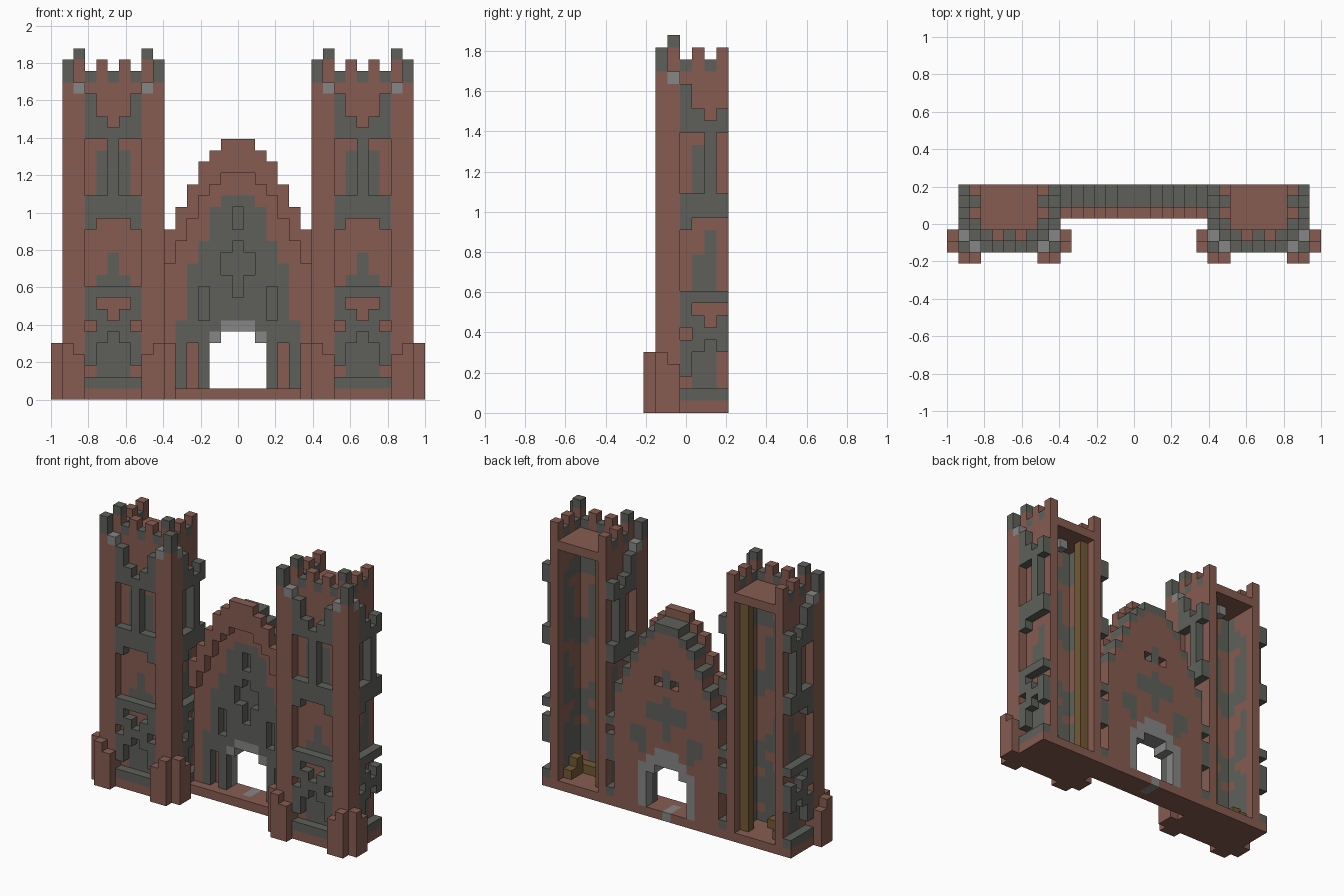
import bpy, bmesh
from mathutils import Vector

U = 2 / 33          # edge of one block
NX, NY = 33, 7      # blocks across and deep

if "Cube" in bpy.data.objects:
    bpy.data.objects.remove(bpy.data.objects["Cube"], do_unlink=True)

# Colours
COLOURS = {
    "red_brick": (0.24, 0.107, 0.083),
    "dark_stone": (0.112, 0.118, 0.104),
    "light_stone": (0.24, 0.24, 0.24),
    "wood": (0.17, 0.1, 0.035),
}
RED, DARK, LIGHT, WOOD = range(4)
materials = []
for name, rgb in COLOURS.items():
    m = bpy.data.materials.new(name)
    m.use_nodes = True
    m.diffuse_color = (*rgb, 1)
    bsdf = m.node_tree.nodes["Principled BSDF"]
    bsdf.inputs["Base Color"].default_value = (*rgb, 1)
    bsdf.inputs["Roughness"].default_value = 0.9
    materials.append(m)

parts = {}


def fill(part, xs, ys, zs, colour):
    """Fill a block range of a part with one colour."""
    cells = parts.setdefault(part, {})
    for x in xs:
        for y in ys:
            for z in zs:
                cells[x, y, z] = colour


def carve(part, xs, ys, zs):
    for x in xs:
        for y in ys:
            for z in zs:
                parts[part].pop((x, y, z), None)


# Tower panel rows from the bottom up: # raised stone, g flat stone, r flat brick
PANEL = (["#####", "rgggr", "#ggg#", "#ggg#", "##g##", "r###r", "##r##", "#rrr#", "#####"]
         + ["rgggr"] + ["rrgrr"] * 2 + ["rrrrr"] * 2 + ["#rrr#"] + ["#####"] * 2
         + ["rg#gr"] * 4 + ["rr#rr"] + ["#####", "##r##", "#rrr#", "#rrr#", "rrrrr"])
SIDE = list(PANEL)
SIDE[9:14] = ["rgggr"] * 3 + ["rrgrr"] * 2


def battlement(part, x, y, n):
    if n % 2:
        fill(part, [x], [y], [28, 29], RED)
    else:
        fill(part, [x], [y], [28], DARK)


def tower(side, fx):
    """One open-backed tower; fx places its columns across the model."""
    walls, relief = side + "_tower_walls", side + "_tower_relief"
    # front panel
    for k, row in enumerate(PANEL, 1):
        for n, c in enumerate(row):
            x = [fx(3 + n)]
            fill(walls, x, [2], [k], RED if c == "r" else DARK)
            if c == "#":
                fill(relief, x, [1], [k], DARK)
    # inner and outer sides
    for k, row in enumerate(SIDE, 1):
        for n, c in enumerate(row[:4]):
            for wall, outer in ((2, 1), (8, 9)):
                back = RED if c == "r" or n == 3 else DARK
                fill(walls, [fx(wall)], [3 + n], [k], back)
                if c == "#":
                    fill(relief, [fx(outer)], [3 + n], [k], DARK)
    # battlements
    for n in range(5):
        battlement(walls, fx(3 + n), 2, n)
    for n in range(4):
        battlement(walls, fx(2), 3 + n, n)
        battlement(walls, fx(8), 3 + n, n)
    # corner piers and stepped buttresses
    piers, butts = side + "_tower_piers", side + "_tower_buttresses"
    for out, inn, foot in ((1, 2, 0), (9, 8, 10)):
        o, i, f = [fx(out)], [fx(inn)], [fx(foot)]
        fill(piers, o + i, [1, 2], range(1, 28), RED)
        fill(piers, o, [1], [28, 29], DARK)
        fill(piers, o, [2], [27], LIGHT)
        fill(piers, i, [1], [27], LIGHT)
        fill(piers, i, [2], [28, 29], RED)
        fill(piers, i, [2], [30], DARK)
        fill(butts, f, [1], range(5), RED)
        fill(butts, f, [2], range(4), RED)
        fill(butts, o, [0], range(5), RED)
        fill(butts, i, [0], range(4), RED)
    # floor, roof, lamp, post and steps
    fill(side + "_tower_floor", map(fx, range(1, 10)), range(1, 7), [0], RED)
    fill(side + "_tower_roof", [fx(x) for x in range(3, 8)], range(3, 7), [27], RED)
    fill(side + "_lamp", [fx(5)], [4], [26], LIGHT)
    fill(side + "_post", [fx(7)], [5], range(1, 27), WOOD)
    steps = side + "_steps"
    fill(steps, [fx(3), fx(4), fx(5)], [3], [1], WOOD)
    fill(steps, [fx(3)], [4], [1, 2], WOOD)
    fill(steps, [fx(3)], [5], [1], WOOD)


tower("right", lambda x: x)
tower("left", lambda x: NX - 1 - x)

# Gatehouse: gable heights from the towers to the middle
MID = 16
GABLE = {6: 15, 5: 17, 4: 19, 3: 21, 2: 22, 1: 23, 0: 23}
FACING = {6: 0, 5: 7, 4: 12, 3: 14, 2: 17, 1: 18, 0: 18}
for d, h in GABLE.items():
    for x in {MID - d, MID + d}:
        fill("gable_crest", [x], [4], range(h - 3, h), RED)
        fill("gate_facade", [x], [5], range(1, h - 1), RED)
        fill("gate_facade", [x], [5], range(1, FACING[d]), DARK)
        fill("gate_back_wall", [x], [6], range(1, h - 1), RED)
        fill("gate_facade", [x], [5], [h - 2], DARK)
        fill("gate_back_wall", [x], [6], [h - 2], DARK)
fill("gate_floor", range(10, 23), range(4, 7), [0], RED)
fill("gate_floor", [MID], [5, 6], [0], LIGHT)

# Painted stone on the back wall, behind the cross window and slit
back = "gate_back_wall"
fill(back, [MID], [6], list(range(9, 14)) + [15, 16], DARK)
fill(back, range(14, 19), [6], [11, 12], DARK)
for s in (-1, 1):
    fill(back, [MID + 3 * s, MID + 4 * s], [6], [8, 9], DARK)
    fill(back, [MID + 3 * s], [6], [7], DARK)
    carve(back, [MID + s], [6], [15])
    # side niches
    carve("gate_facade", [MID + 4 * s], [5], range(1, 5))
    carve("gate_facade", [MID + 3 * s], [5], range(7, 10))
carve("gate_facade", [MID], [5], list(range(9, 14)) + [15, 16])
carve("gate_facade", [MID - 1, MID + 1], [5], [11, 12])

# Doorway with its light stone arch
fill(back, [13, 19], [6], range(1, 6), LIGHT)
fill(back, range(14, 19), [6], [6], LIGHT)
fill(back, [15, 16, 17], [6], [7], LIGHT)
for part in ("gate_facade", back):
    fill(part, [15, 16, 17], [5 if part != back else 6], [6], LIGHT)
    fill(part, [14, 18], [5 if part != back else 6], [5], LIGHT)
    carve(part, range(14, 19), [5, 6], range(1, 5))
    carve(part, [15, 16, 17], [5, 6], [5])

# Turn every part into a mesh of exposed block faces
occupied = {c for cells in parts.values() for c in cells}
AXES = [Vector(a) for a in ((1, 0, 0), (0, 1, 0), (0, 0, 1))]


def build(name, cells):
    bm = bmesh.new()
    verts = {}

    def vert(p):
        key = tuple(round(2 * c) for c in p)
        if key not in verts:
            verts[key] = bm.verts.new(((p.x - NX / 2) * U, (p.y - NY / 2) * U, p.z * U))
        return verts[key]

    for cell, colour in cells.items():
        centre = Vector(cell) + Vector((0.5, 0.5, 0.5))
        for a in range(3):
            for s in (1, -1):
                n = AXES[a] * s
                if tuple(int(c) for c in Vector(cell) + n) in occupied:
                    continue
                u, v = AXES[(a + 1) % 3] * 0.5, AXES[(a + 2) % 3] * 0.5 * s
                mid = centre + n * 0.5
                ring = [mid - u - v, mid + u - v, mid + u + v, mid - u + v]
                bm.faces.new([vert(p) for p in ring]).material_index = colour
    mesh = bpy.data.meshes.new(name)
    bm.to_mesh(mesh)
    bm.free()
    for m in materials:
        mesh.materials.append(m)
    bpy.context.collection.objects.link(bpy.data.objects.new(name, mesh))


for name, cells in parts.items():
    build(name, cells)
